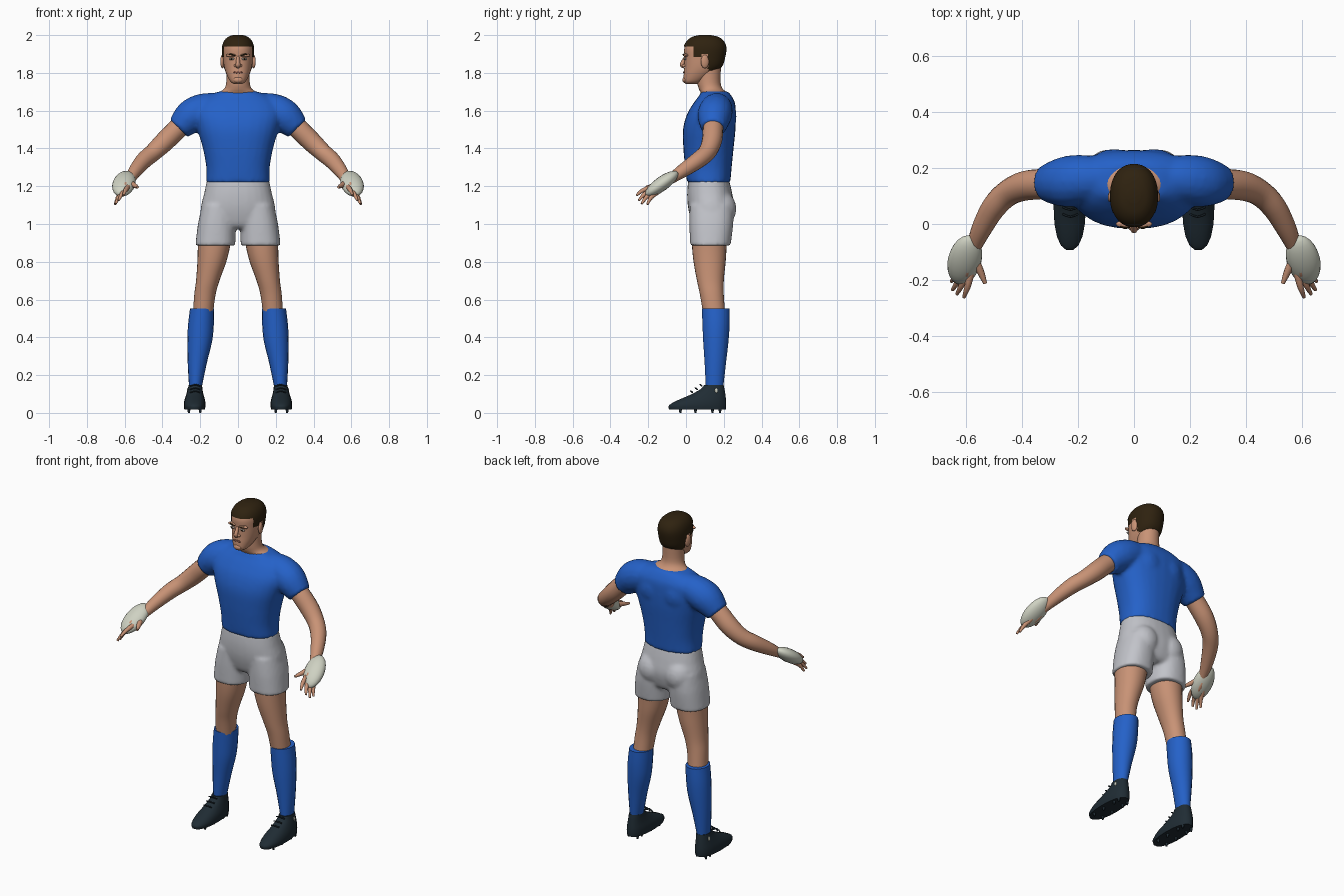
import bpy, bmesh, math
from mathutils import Vector, Matrix

cube = bpy.data.objects.get("Cube")
if cube:
    bpy.data.objects.remove(cube, do_unlink=True)


def material(name, r, g, b):
    m = bpy.data.materials.new(name)
    m.use_nodes = True
    m.diffuse_color = (r, g, b, 1)
    bsdf = m.node_tree.nodes["Principled BSDF"]
    bsdf.inputs["Base Color"].default_value = (r, g, b, 1)
    bsdf.inputs["Roughness"].default_value = 0.8
    return m


SKIN = material("skin", 0.58, 0.29, 0.18)
BLUE = material("shirt blue", 0.018, 0.12, 0.58)
GREY = material("shorts grey", 0.54, 0.55, 0.59)
SHOE = material("boot slate", 0.014, 0.025, 0.034)
HAIR = material("hair brown", 0.028, 0.016, 0.005)
BALL = material("ball cream", 0.62, 0.64, 0.54)
EYE = material("eye white", 0.6, 0.55, 0.5)
LIPS = material("lip brown", 0.33, 0.13, 0.09)


def smooth_rows(rows, steps):
    """Catmull-Rom interpolation between table rows."""
    out = []
    for i in range(len(rows) - 1):
        p0, p1 = rows[max(i - 1, 0)], rows[i]
        p2, p3 = rows[i + 1], rows[min(i + 2, len(rows) - 1)]
        for s in range(steps):
            t = s / steps
            out.append([0.5 * (2 * b + (c - a) * t + (2 * a - 5 * b + 4 * c - d) * t * t
                               + (3 * b - a - 3 * c + d) * t ** 3)
                        for a, b, c, d in zip(p0, p1, p2, p3)])
    return out + [list(rows[-1])]


def skin_rings(bm, rings):
    loops = [[bm.verts.new(p) for p in r] for r in rings]
    n = len(loops[0])
    for a, b in zip(loops, loops[1:]):
        for i in range(n):
            bm.faces.new((a[i], a[(i + 1) % n], b[(i + 1) % n], b[i]))
    bm.faces.new(loops[0][::-1])
    bm.faces.new(loops[-1])


def stack(bm, rows, n=28, power=2.0, steps=4):
    """Level rounded sections: z, x min, x max, y min, y max."""
    rings = []
    for z, x0, x1, y0, y1 in smooth_rows(rows, steps):
        ring = []
        for k in range(n):
            a = math.tau * k / n
            c, s = math.cos(a), math.sin(a)
            ring.append(((x0 + x1) / 2 + (x1 - x0) / 2 * math.copysign(abs(c) ** (2 / power), c),
                         (y0 + y1) / 2 + (y1 - y0) / 2 * math.copysign(abs(s) ** (2 / power), s), z))
        rings.append(ring)
    skin_rings(bm, rings)


def tube(bm, rows, n=16, steps=4):
    """Round limb along a path: x, y, z, radius."""
    pts = smooth_rows(rows, steps)
    rings = []
    for i, p in enumerate(pts):
        d = Vector(pts[min(i + 1, len(pts) - 1)][:3]) - Vector(pts[max(i - 1, 0)][:3])
        u = d.cross(Vector((0.3, 1, 0.2))).normalized()
        v = d.normalized().cross(u)
        rings.append([Vector(p[:3]) + p[3] * (u * math.cos(math.tau * k / n) + v * math.sin(math.tau * k / n))
                      for k in range(n)])
    skin_rings(bm, rings)


def blob(bm, centre, size, rot=None):
    m = Matrix.Translation(centre) @ (rot or Matrix()) @ Matrix.Diagonal((*size, 1))
    bmesh.ops.create_uvsphere(bm, u_segments=20, v_segments=12, radius=1, matrix=m)


def finish(name, bm, *mats, mirror=False, voxel=0, rule=None, angle=50):
    bmesh.ops.recalc_face_normals(bm, faces=bm.faces)
    if rule:
        for f in bm.faces:
            f.material_index = rule(f.calc_center_median())
    me = bpy.data.meshes.new(name)
    bm.to_mesh(me)
    bm.free()
    for m in mats:
        me.materials.append(m)
    me.polygons.foreach_set("use_smooth", [True] * len(me.polygons))
    me.set_sharp_from_angle(angle=math.radians(angle))
    ob = bpy.data.objects.new(name, me)
    bpy.context.collection.objects.link(ob)
    if mirror:
        ob.modifiers.new("Mirror", 'MIRROR').use_mirror_merge = False
    if voxel:
        r = ob.modifiers.new("Blend", 'REMESH')
        r.mode, r.voxel_size, r.use_smooth_shade = 'VOXEL', voxel, True
        s = ob.modifiers.new("Soften", 'SMOOTH')
        s.factor, s.iterations = 0.5, 5
    return ob


def both_sides(fn):
    for side in (1, -1):
        fn(side)


# Shirt: torso and short sleeves blended together
bm = bmesh.new()
stack(bm, [(1.22, -.168, .168, .005, .235), (1.3, -.168, .168, -.005, .242), (1.4, -.186, .186, -.014, .252),
           (1.5, -.215, .215, -.016, .262), (1.58, -.235, .235, .005, .264), (1.64, -.215, .215, .04, .26),
           (1.68, -.16, .16, .07, .24), (1.703, -.095, .095, .08, .22)], power=2.4)
both_sides(lambda s: tube(bm, [(s * .09, .165, 1.625, .07), (s * .18, .16, 1.605, .088),
                               (s * .25, .15, 1.568, .09), (s * .315, .145, 1.505, .066)]))
both_sides(lambda s: blob(bm, (s * .07, .19, 1.57), (.1, .078, .11)))
finish("shirt", bm, BLUE, voxel=.011)

# Shorts: pelvis, two legs and seat
bm = bmesh.new()
stack(bm, [(1.235, -.164, .164, .012, .228), (1.16, -.18, .18, .006, .245), (1.08, -.198, .198, .012, .255),
           (1.0, -.19, .19, .035, .235), (.975, -.15, .15, .06, .21)], power=2.3)
both_sides(lambda s: stack(bm, [(1.1, s * .1 - .09, s * .1 + .09, .02, .25),
                                (1.0, s * .112 - .1, s * .112 + .1, .018, .25),
                                (.885, s * .12 - .106, s * .12 + .106, .022, .236)], power=2.3))
both_sides(lambda s: blob(bm, (s * .088, .175, 1.08), (.09, .092, .1)))
finish("shorts", bm, GREY, voxel=.01)

# Legs
bm = bmesh.new()
stack(bm, [(.95, .03, .215, .03, .22), (.88, .042, .213, .032, .215), (.8, .062, .215, .04, .21),
           (.7, .098, .222, .058, .2), (.62, .12, .232, .075, .2), (.5, .135, .24, .095, .21)], power=2.1)
finish("legs", bm, SKIN, mirror=True)

# Long socks with a tapering calf
bm = bmesh.new()
stack(bm, [(.552, .126, .254, .083, .232), (.47, .128, .264, .086, .232), (.38, .137, .268, .09, .226),
           (.26, .166, .266, .098, .212), (.12, .195, .258, .105, .196)], n=18)
finish("socks", bm, BLUE, mirror=True)

# Boots with studs, laces and a heel tag
bm = bmesh.new()
stack(bm, [(.018, .175, .284, -.092, .213), (.04, .172, .287, -.092, .215), (.065, .174, .284, -.05, .214),
           (.095, .182, .275, .02, .21), (.125, .188, .266, .075, .205), (.147, .19, .262, .095, .2)],
      n=18, power=2.3)
for x in (.2, .26):
    for y in (-.03, .05, .14, .18):
        bmesh.ops.create_cone(bm, cap_ends=True, segments=8, radius1=.005, radius2=.009, depth=.022,
                              matrix=Matrix.Translation((x, y, .011)))
for y, z in ((.035, .108), (.06, .124), (.085, .142)):
    tube(bm, [(.2, y, z, .004), (.227, y - .01, z + .008, .004), (.254, y, z, .004)], n=6, steps=2)
finish("boots", bm, SHOE, mirror=True)
bm = bmesh.new()
blob(bm, (.267, .16, .118), (.004, .008, .013))
finish("boot_tags", bm, BALL, mirror=True)

# Arms, palms and fingers
bm = bmesh.new()
tube(bm, [(.26, .15, 1.56, .05), (.325, .143, 1.5, .054), (.39, .136, 1.435, .053), (.45, .11, 1.378, .047),
          (.5, .06, 1.335, .044), (.545, -.02, 1.28, .036), (.572, -.085, 1.235, .026),
          (.58, -.11, 1.222, .026)])
palm = Vector((.022, -.08, -.045)).to_track_quat('Z', 'X').to_matrix().to_4x4()
blob(bm, (.59, -.145, 1.2), (.036, .022, .062), palm)
tips = ((.607, -.262, 1.152), (.632, -.25, 1.125), (.648, -.235, 1.107), (.652, -.205, 1.103))
for i, tip in enumerate(tips):
    root = Vector((.58 + .012 * i, -.165 + .008 * i, 1.2 - .008 * i))
    mid = root.lerp(Vector(tip), .55) + Vector((0, -.008, .006))
    tube(bm, [(*root, .014), (*mid, .0115), (*tip, .006)], n=8, steps=3)
tube(bm, [(.575, -.115, 1.22, .018), (.55, -.165, 1.205, .014), (.531, -.212, 1.195, .007)], n=8)
finish("arms_and_hands", bm, SKIN, mirror=True)

# Oval ball held at each hand
bm = bmesh.new()
long_axis = Vector((.04, -.16, -.115)).normalized()
wide_axis = Vector((1, 0, 0))
wide_axis = (wide_axis - long_axis * wide_axis.dot(long_axis)).normalized()
turn = Matrix((wide_axis, long_axis.cross(wide_axis), long_axis)).transposed().to_4x4()
blob(bm, (.604, -.128, 1.213), (.06, .038, .106), turn)
finish("balls", bm, BALL, mirror=True)

# Neck
bm = bmesh.new()
stack(bm, [(1.66, -.14, .14, .09, .235), (1.695, -.105, .105, .078, .218), (1.715, -.074, .074, .068, .195),
           (1.75, -.062, .062, .06, .183), (1.83, -.06, .06, .06, .185)])
finish("neck", bm, SKIN)

# Head
HEAD = [(1.742, -.024, .024, -.002, .06), (1.756, -.042, .042, -.012, .09), (1.79, -.06, .06, -.012, .14),
        (1.83, -.073, .073, -.009, .186), (1.88, -.079, .079, -.008, .203), (1.93, -.08, .08, -.009, .209),
        (1.965, -.069, .069, .008, .195), (1.987, -.047, .047, .038, .165), (1.997, -.018, .018, .08, .12)]
bm = bmesh.new()
stack(bm, HEAD, n=40, power=2.2, steps=5)
finish("head", bm, SKIN)


# Cropped hair: an enlarged cap trimmed along the hairline
def hairline(y):
    if y < .045:
        return 1.94
    if y < .075:
        return 1.885
    return 1.905 if y < .115 else 1.815


bm = bmesh.new()
stack(bm, [(z + .004, a - .005, b + .005, c - .004, d + .005) for z, a, b, c, d in HEAD], n=48, power=2.2, steps=6)
trim = [f for f in bm.faces if f.calc_center_median().z < hairline(f.calc_center_median().y)]
bmesh.ops.delete(bm, geom=trim, context='FACES')
finish("hair", bm, HAIR)

# Nose, brow ridge and chin
bm = bmesh.new()
tube(bm, [(0, .0, 1.888, .008), (0, -.012, 1.865, .01), (0, -.02, 1.843, .013), (0, -.008, 1.832, .01)], n=10)
both_sides(lambda s: blob(bm, (s * .013, -.01, 1.838), (.009, .011, .008)))
both_sides(lambda s: blob(bm, (s * .035, .0, 1.893), (.03, .013, .009)))
blob(bm, (0, -.006, 1.763), (.025, .013, .016))
finish("face_relief", bm, SKIN)

# Ears
bm = bmesh.new()
blob(bm, (.082, .1, 1.86), (.011, .022, .036), Matrix.Rotation(math.radians(12), 4, 'Z'))
finish("ears", bm, SKIN, mirror=True)

# Eyebrows, eyes and mouth
bm = bmesh.new()
tube(bm, [(.015, -.012, 1.891, .003), (.038, -.013, 1.898, .004), (.06, .006, 1.893, .003)], n=6)
blob(bm, (.034, -.009, 1.874), (.006, .004, .005))
finish("eyebrows_and_pupils", bm, HAIR, mirror=True)
bm = bmesh.new()
blob(bm, (.034, -.005, 1.874), (.015, .006, .006))
finish("eyes", bm, EYE, mirror=True)
bm = bmesh.new()
both_sides(lambda s: blob(bm, (s * .008, -.012, 1.803), (.018, .005, .005)))
finish("mouth", bm, LIPS)
